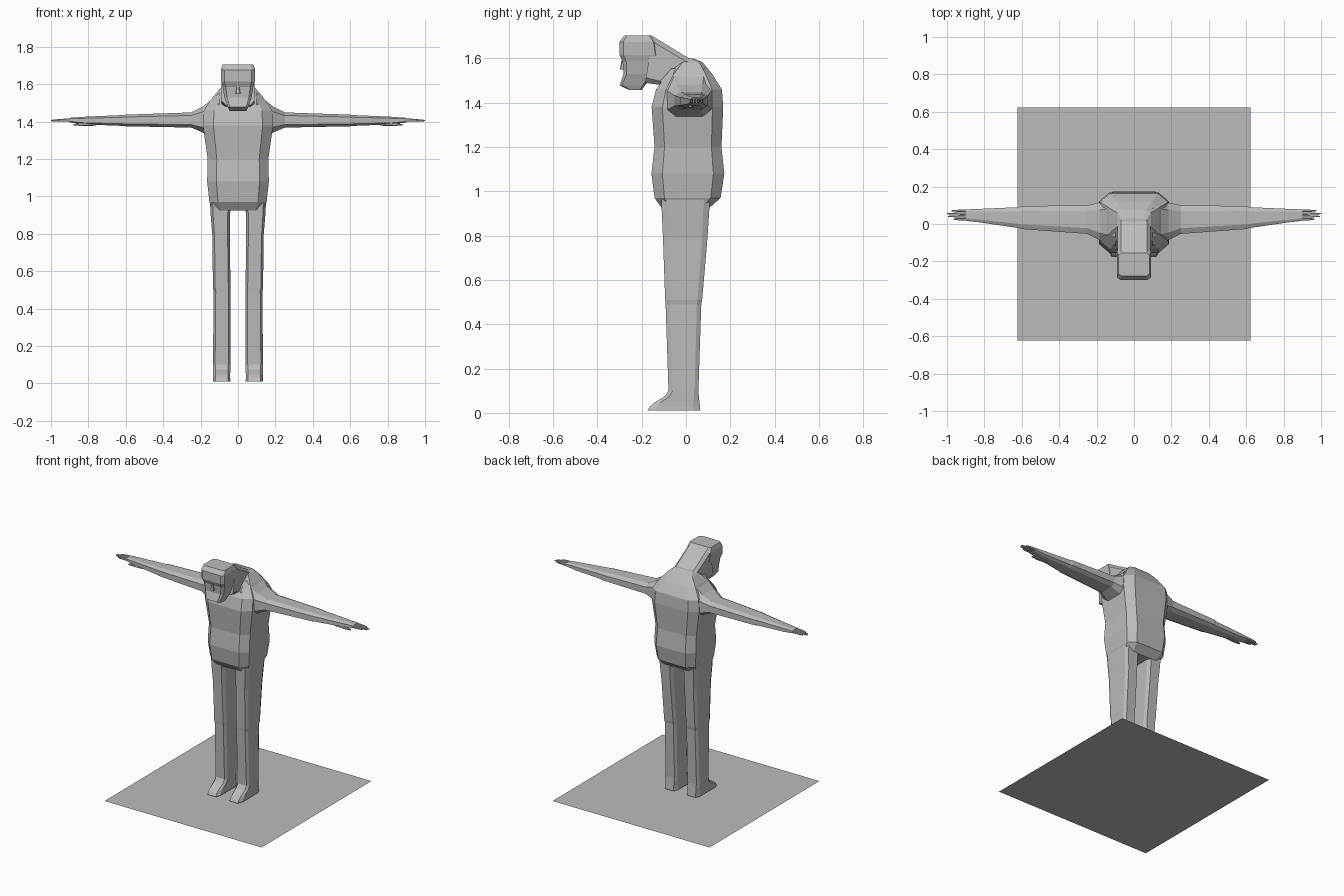
import bpy, bmesh
from mathutils import Vector

grey = bpy.data.materials.new("plain grey")
grey.diffuse_color = (0.5, 0.5, 0.5, 1)


def finish(bm, name, mirror=False):
    bmesh.ops.recalc_face_normals(bm, faces=bm.faces)
    me = bpy.data.meshes.new(name)
    bm.to_mesh(me)
    bm.free()
    me.materials.append(grey)
    ob = bpy.data.objects.new(name, me)
    bpy.context.collection.objects.link(ob)
    if mirror:
        ob.modifiers.new("mirror", 'MIRROR').use_mirror_merge = False
    return ob


def ring(c, u, v, k=0.7):
    """Chamfered rectangle of eight points round c."""
    pat = [(1, -k), (1, k), (k, 1), (-k, 1), (-1, k), (-1, -k), (-k, -1), (k, -1)]
    c, u, v = Vector(c), Vector(u), Vector(v)
    return [c + u * a + v * b for a, b in pat]


def loft(name, rings, mirror=False):
    bm = bmesh.new()
    loops = [[bm.verts.new(p) for p in r] for r in rings]
    for a, b in zip(loops, loops[1:]):
        n = len(a)
        for i in range(n):
            bm.faces.new((a[i], a[(i + 1) % n], b[(i + 1) % n], b[i]))
    bm.faces.new(loops[0])
    bm.faces.new(loops[-1])
    return finish(bm, name, mirror)


def zring(z, x0, x1, y0, y1, k=0.7):
    """Level ring from its extents."""
    return ring(((x0 + x1) / 2, (y0 + y1) / 2, z),
                ((x1 - x0) / 2, 0, 0), (0, (y1 - y0) / 2, 0), k)


def xring(x, y0, y1, z0, z1, k=0.6):
    """Upright ring across the arm from its extents."""
    return ring((x, (y0 + y1) / 2, (z0 + z1) / 2),
                (0, (y1 - y0) / 2, 0), (0, 0, (z1 - z0) / 2), k)


# Flat square base
bm = bmesh.new()
bmesh.ops.create_grid(bm, x_segments=1, y_segments=1, size=0.622)
finish(bm, "base_plate")

# Torso: z, half width, front, back
torso = [(0.925, .135, -.11, .105), (0.97, .153, -.142, .156), (1.08, .165, -.156, .173),
         (1.20, .162, -.142, .160), (1.38, .188, -.155, .168), (1.46, .182, -.135, .162),
         (1.53, .135, -.085, .118), (1.583, .09, -.03, .075), (1.60, .065, -.015, .03)]
loft("torso", [zring(z, -w, w, f, b) for z, w, f, b in torso])

# Neck leaning forward: top and bottom (y, z), half width
neck = [((.06, 1.58), (.02, 1.45), .085), ((.01, 1.602), (-.115, 1.48), .088),
        ((-.15, 1.700), (-.185, 1.49), .088)]
rings = []
for t, b, w in neck:
    rings.append(ring((0, (t[0] + b[0]) / 2, (t[1] + b[1]) / 2), (w, 0, 0),
                      (0, (t[0] - b[0]) / 2, (t[1] - b[1]) / 2), 0.78))
loft("neck", rings)

# Head: z, half width, front, back
head = [(1.457, .045, -.255, -.20), (1.478, .055, -.30, -.185), (1.53, .073, -.282, -.14),
        (1.585, .082, -.286, -.12), (1.615, .09, -.30, -.12), (1.675, .092, -.30, -.13),
        (1.704, .083, -.278, -.155)]
loft("head", [zring(z, -w, w, f, b, 0.8) for z, w, f, b in head])

# Nose
loft("nose", [zring(1.55, -.013, .013, -.298, -.27), zring(1.59, -.006, .006, -.292, -.27)])

# Arms with flared shoulders: x, y range, z range
arm = [(.10, -.115, .135, 1.27, 1.555), (.185, -.085, .115, 1.34, 1.482),
       (.25, -.053, .100, 1.368, 1.449), (.60, -.027, .096, 1.375, 1.437),
       (.615, -.022, .090, 1.377, 1.435), (.82, .008, .081, 1.385, 1.426),
       (.90, .018, .078, 1.396, 1.420)]
loft("arm", [xring(*a) for a in arm], True)

# Fingers and thumb
for i, tip in enumerate((.965, .995, 1.0, .975)):
    y = .026 + i * .0148
    loft("finger", [xring(.88, y - .007, y + .007, 1.399, 1.417),
                    xring(.94, y - .006, y + .006, 1.400, 1.415),
                    xring(tip, y - .003, y + .003, 1.402, 1.409)], True)
loft("thumb", [xring(.76, .012, .040, 1.378, 1.400), xring(.83, .010, .030, 1.377, 1.394),
               xring(.88, .014, .024, 1.379, 1.387)], True)

# Legs: z, inner, outer, front, back
leg = [(0.97, .035, .150, -.112, .110), (0.90, .043, .146, -.109, .104),
       (0.79, .044, .137, -.104, .097), (0.51, .040, .134, -.094, .073),
       (0.49, .041, .130, -.092, .069), (0.10, .040, .134, -.079, .056)]
loft("leg", [zring(*l, .75) for l in leg], True)

# Feet
foot = [(0.10, .040, .134, -.079, .056), (0.075, .040, .134, -.095, .058),
        (0.047, .042, .133, -.142, .061), (0.028, .042, .133, -.163, .063),
        (0.01, .040, .134, -.174, .065)]
loft("foot", [zring(*f, .72) for f in foot], True)
